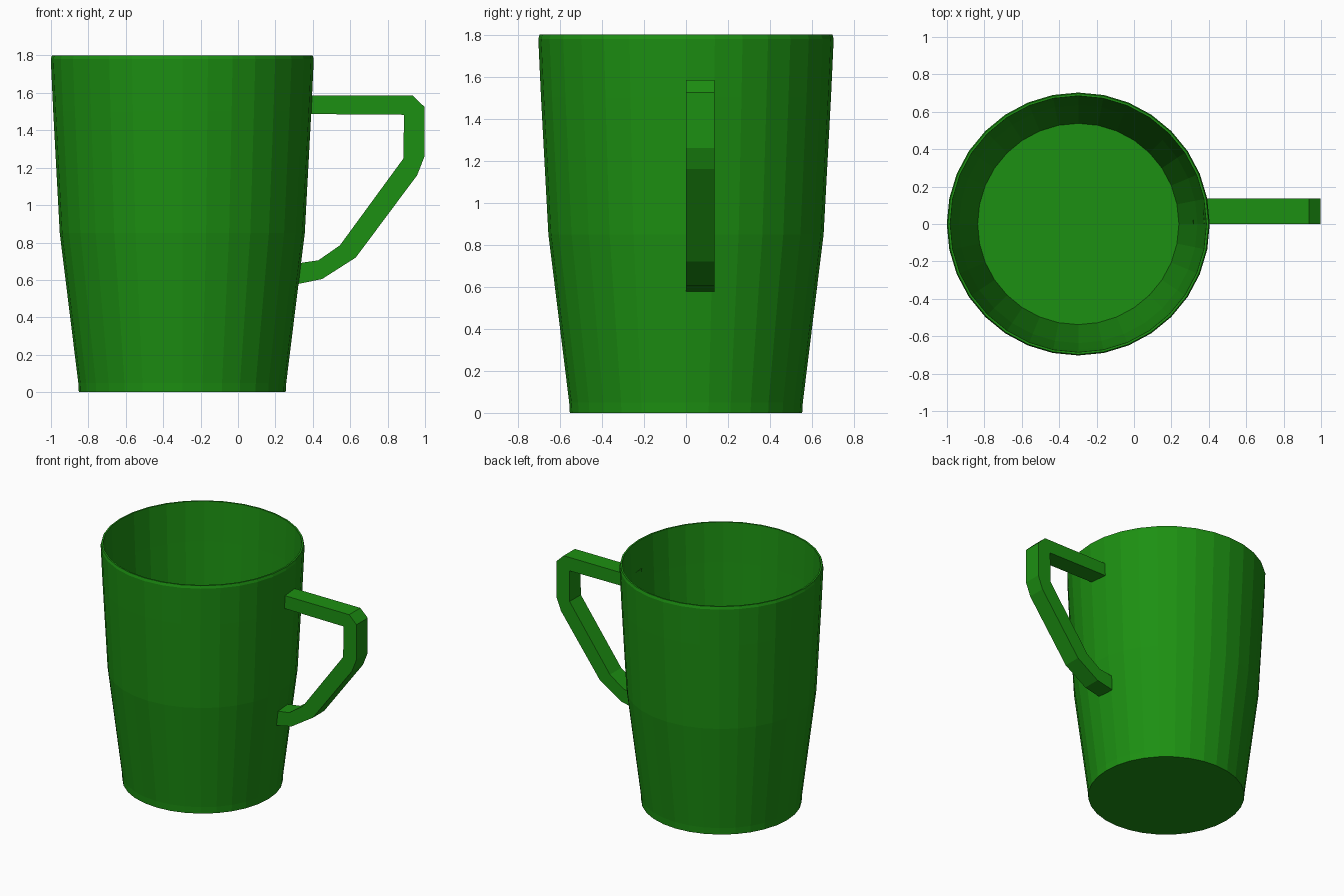
import bpy, bmesh
from math import cos, sin, pi

if "Cube" in bpy.data.objects:
    bpy.data.objects.remove(bpy.data.objects["Cube"])

green = bpy.data.materials.new("green")
green.diffuse_color = (0.012, 0.28, 0.006, 1)
green.use_nodes = True
green.node_tree.nodes["Principled BSDF"].inputs["Base Color"].default_value = green.diffuse_color


def add_object(name, bm):
    bmesh.ops.recalc_face_normals(bm, faces=bm.faces)
    mesh = bpy.data.meshes.new(name)
    bm.to_mesh(mesh)
    bm.free()
    mesh.materials.append(green)
    obj = bpy.data.objects.new(name, mesh)
    bpy.context.collection.objects.link(obj)
    return obj


def lathe(name, profile, centre_x, sides):
    bm = bmesh.new()
    rings = [[bm.verts.new((centre_x + r * cos(2 * pi * i / sides),
                            r * sin(2 * pi * i / sides), z))
              for i in range(sides)] for r, z in profile]
    for a, b in zip(rings, rings[1:]):
        for i in range(sides):
            j = (i + 1) % sides
            bm.faces.new((a[i], a[j], b[j], b[i]))
    bm.faces.new(rings[0])
    bm.faces.new(rings[-1])
    return add_object(name, bm)


# Cup: one closed profile, outside up to the rim, then down to the inner floor
outside = [(0.553, 0), (0.556, 0.05), (0.655, 0.85), (0.69, 1.5),
           (0.703, 1.78), (0.697, 1.8)]
inside = [(0.685, 1.8), (0.672, 1.5), (0.637, 0.85), (0.538, 0.05)]
lathe("cup_body", outside + inside, -0.298, 32)

# Handle: matching outer and inner paths, extruded in y
outer = [(0.37, 1.585), (0.935, 1.585), (0.997, 1.525), (0.997, 1.26),
         (0.958, 1.16), (0.63, 0.72), (0.45, 0.605), (0.315, 0.577)]
inner = [(0.37, 1.487), (0.887, 1.483), (0.887, 1.483), (0.885, 1.25),
         (0.885, 1.25), (0.545, 0.785), (0.43, 0.705), (0.315, 0.688)]
bm = bmesh.new()
outline = outer + list(dict.fromkeys(reversed(inner)))
side = bm.faces.new([bm.verts.new((x, 0, z)) for x, z in outline])
ext = bmesh.ops.extrude_face_region(bm, geom=[side], use_keep_orig=True)
bmesh.ops.translate(bm, vec=(0, 0.135, 0),
                    verts=[v for v in ext["geom"] if isinstance(v, bmesh.types.BMVert)])
add_object("handle", bm)
